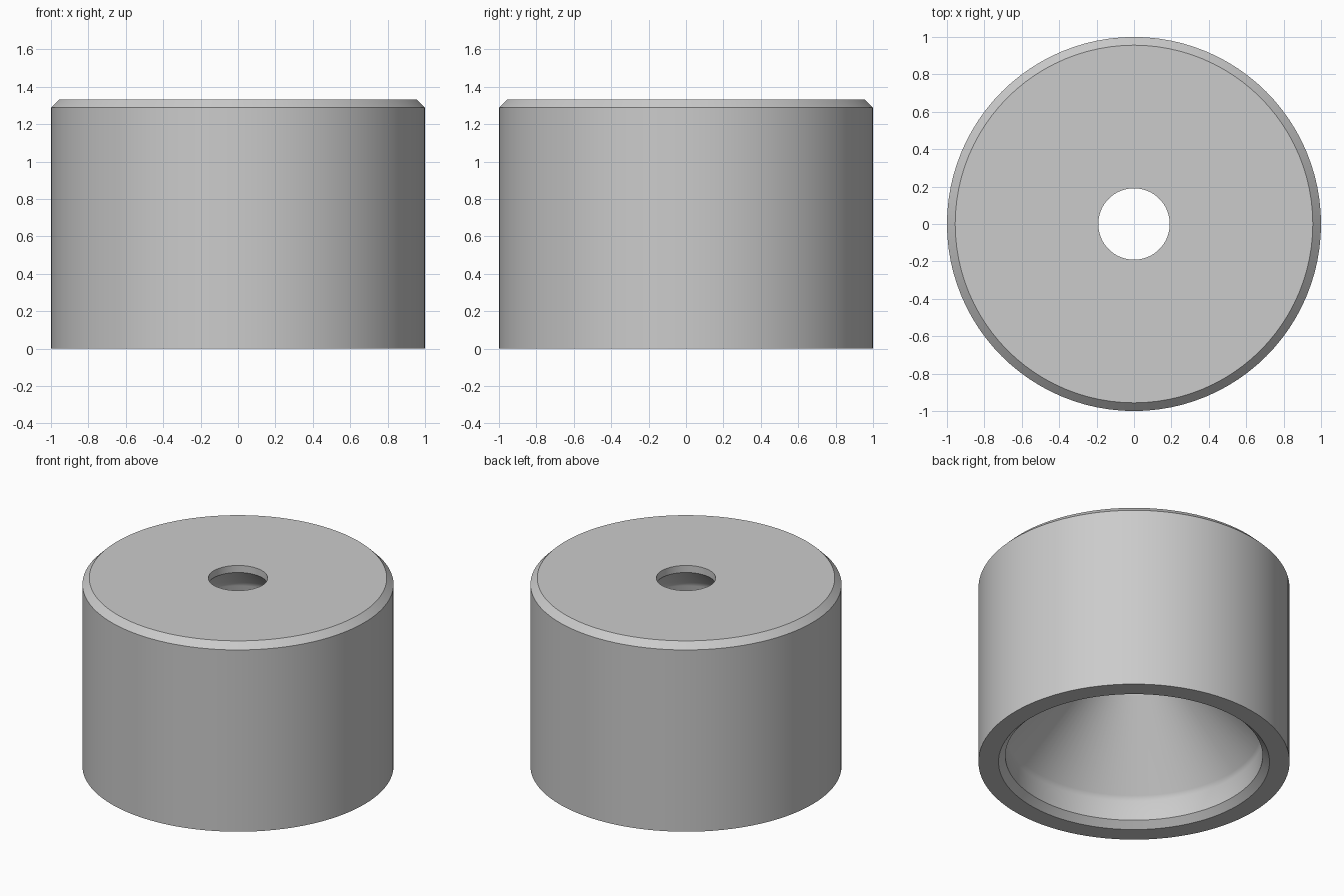
import bpy, bmesh, math

old = bpy.data.objects.get("Cube")
if old:
    bpy.data.objects.remove(old, do_unlink=True)

# Single plain grey
grey = bpy.data.materials.new("plain_grey")
grey.use_nodes = True
colour = (0.6, 0.6, 0.6, 1)
grey.diffuse_color = colour
grey.node_tree.nodes["Principled BSDF"].inputs["Base Color"].default_value = colour


def eased(radius, z, soft, above):
    """Ease a corner between an upright wall and a 45 degree cone into two points."""
    slope = soft * math.sqrt(0.5)
    if above:
        return [(radius - slope, z + slope), (radius, z - soft)]
    return [(radius, z + soft), (radius + slope, z - slope)]


def lathe(name, profile, material, steps=96):
    """Revolve a closed (radius, height) loop around the z axis."""
    bm = bmesh.new()
    verts = [bm.verts.new((r, 0, z)) for r, z in profile]
    edges = [bm.edges.new((a, b)) for a, b in zip(verts, verts[1:] + verts[:1])]
    bmesh.ops.spin(bm, geom=verts + edges, cent=(0, 0, 0), axis=(0, 0, 1),
                   angle=math.tau, steps=steps, use_duplicate=False)
    bmesh.ops.remove_doubles(bm, verts=bm.verts, dist=0.0001)
    bmesh.ops.recalc_face_normals(bm, faces=bm.faces)
    mesh = bpy.data.meshes.new(name)
    bm.to_mesh(mesh)
    bm.free()
    mesh.materials.append(material)
    obj = bpy.data.objects.new(name, mesh)
    bpy.context.collection.objects.link(obj)
    bpy.ops.object.select_all(action="DESELECT")
    obj.select_set(True)
    bpy.context.view_layer.objects.active = obj
    bpy.ops.object.shade_smooth_by_angle(angle=math.radians(32))
    return obj


# Outer shell with chamfered rims; inside, a wide mouth tapers to a narrow
# chamber, which tapers again to the small hole in the top
height, chamfer, soft = 1.333, 0.044, 0.02
hole, chamber, bore = 0.191, 0.33, 0.827
lip, mouth = height - 0.05, 0.205
lathe("hollow_cap", [
    (bore + chamfer, 0),
    (1, 0),
    (1, height - chamfer),
    (1 - chamfer, height),
    (hole, height),
    (hole, lip),
    *eased(chamber, lip - (chamber - hole), soft, True),
    *eased(chamber, mouth + bore - chamber, soft, False),
    *eased(bore, mouth, soft, True),
    (bore, chamfer),
], grey)
